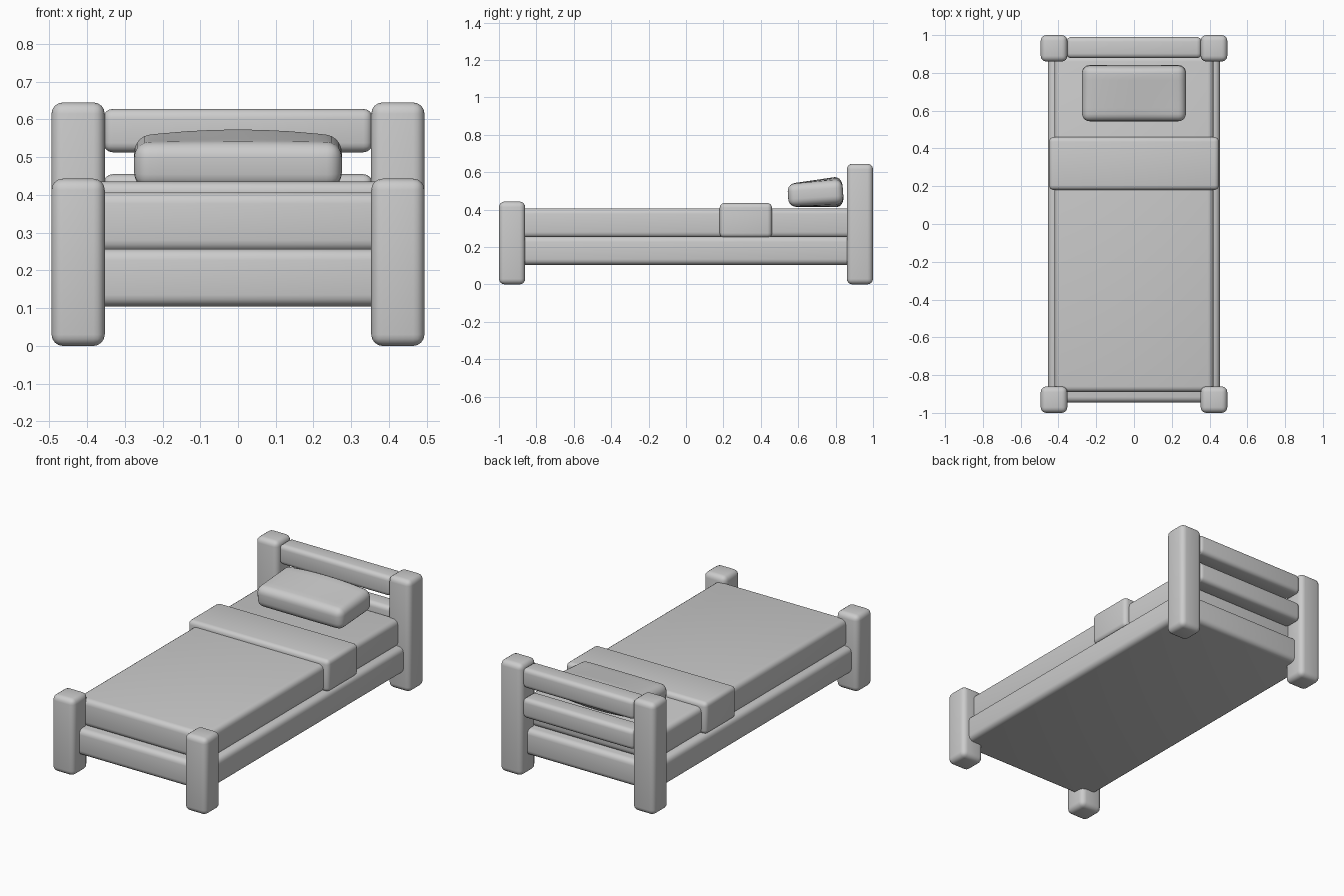
import bpy, bmesh, math
from mathutils import Matrix, Vector

if "Cube" in bpy.data.objects:
    bpy.data.objects.remove(bpy.data.objects["Cube"], do_unlink=True)

grey = bpy.data.materials.new("plain grey")
grey.use_nodes = True
grey.diffuse_color = (0.6, 0.6, 0.6, 1)
grey.node_tree.nodes["Principled BSDF"].inputs["Base Color"].default_value = grey.diffuse_color


def rounded_box(name, x, y, z, radius, segments=4, shape=None):
    """Box between the given (low, high) ranges with rounded edges."""
    spans = (x, y, z)
    size = [hi - lo for lo, hi in spans]
    centre = Vector([(hi + lo) / 2 for lo, hi in spans])
    bm = bmesh.new()
    bmesh.ops.create_cube(bm, size=1)
    bmesh.ops.scale(bm, vec=size, verts=bm.verts)
    bmesh.ops.bevel(bm, geom=bm.edges[:], offset=radius, segments=segments,
                    profile=0.5, affect='EDGES')
    if shape:
        shape(bm, size)
    mesh = bpy.data.meshes.new(name)
    bm.to_mesh(mesh)
    bm.free()
    mesh.materials.append(grey)
    obj = bpy.data.objects.new(name, mesh)
    obj.location = centre
    bpy.context.collection.objects.link(obj)
    bpy.ops.object.select_all(action='DESELECT')
    obj.select_set(True)
    bpy.context.view_layer.objects.active = obj
    bpy.ops.object.shade_smooth_by_angle(angle=math.radians(40))
    return obj


def puff(bm, size):
    """Cut slices across the pillow, swell its middle and tilt it."""
    for axis in range(2):
        for i in range(-3, 4):
            normal = Vector((axis == 0, axis == 1, 0))
            bmesh.ops.bisect_plane(bm, geom=bm.verts[:] + bm.edges[:] + bm.faces[:],
                                   plane_co=normal * size[axis] * i / 8, plane_no=normal)
    for v in bm.verts:
        across = 1 - (2 * v.co.x / size[0]) ** 2
        along = 0.5 + v.co.y / size[1]
        v.co.z += 0.022 * across * along * (2 * v.co.z / size[2])
    bmesh.ops.rotate(bm, verts=bm.verts, matrix=Matrix.Rotation(math.radians(4), 3, 'X'))


# Posts
for side, sx in (("left", 1), ("right", -1)):
    xs = sorted((sx * 0.353, sx * 0.494))
    rounded_box("front_post_" + side, xs, (-1, -0.86), (0, 0.443), 0.03)
    rounded_box("back_post_" + side, xs, (0.86, 1), (0, 0.645), 0.03)

# Headboard rails
for name, top in (("upper", 0.628), ("lower", 0.455)):
    rounded_box("headboard_rail_" + name, (-0.357, 0.357), (0.878, 0.99),
                (top - 0.115, top), 0.025)

# Base, mattress, folded blanket
rounded_box("bed_base", (-0.455, 0.455), (-0.945, 0.945), (0.105, 0.257), 0.03)
rounded_box("mattress", (-0.42, 0.42), (-0.89, 0.89), (0.25, 0.407), 0.03)
rounded_box("folded_blanket", (-0.45, 0.45), (0.18, 0.46), (0.25, 0.435), 0.025)

# Pillow
rounded_box("pillow", (-0.275, 0.275), (0.545, 0.84), (0.425, 0.547), 0.04, 5, puff)
